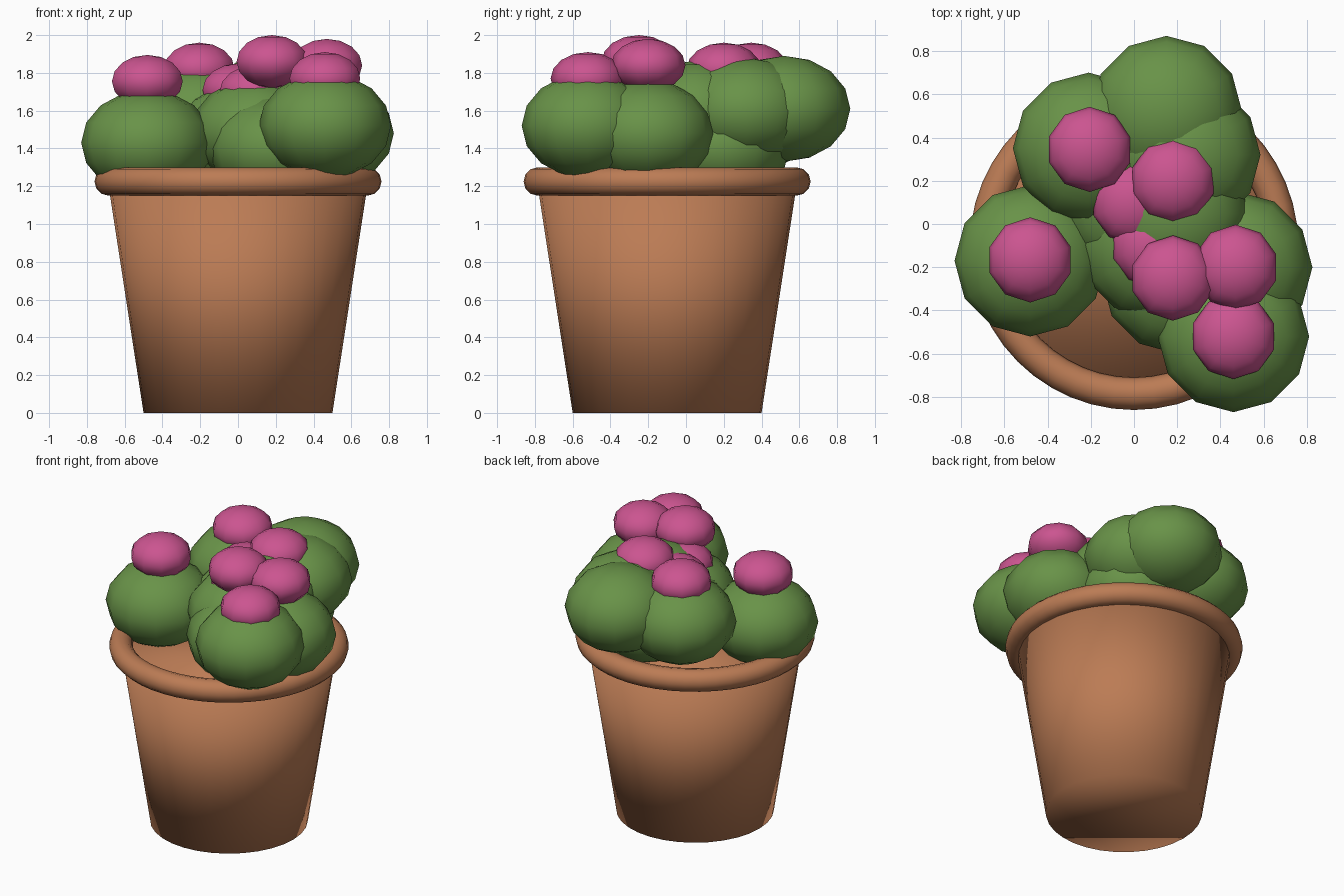
import bpy

if "Cube" in bpy.data.objects:
    bpy.data.objects.remove(bpy.data.objects["Cube"])


def material(name, rgb):
    m = bpy.data.materials.new(name)
    m.diffuse_color = (*rgb, 1)
    m.use_nodes = True
    m.node_tree.nodes["Principled BSDF"].inputs["Base Color"].default_value = m.diffuse_color
    return m


clay = material("clay", (0.50, 0.20, 0.09))
green = material("leaf_green", (0.14, 0.29, 0.065))
pink = material("petal_pink", (0.60, 0.09, 0.28))


def finish(name, mat):
    ob = bpy.context.object
    ob.name = name
    ob.data.materials.append(mat)
    bpy.ops.object.shade_smooth()
    return ob


def blob(name, pos, radius, height, seg, rings, mat):
    bpy.ops.mesh.primitive_uv_sphere_add(segments=seg, ring_count=rings, radius=1, location=pos)
    bpy.context.object.scale = (radius, radius, height)
    finish(name, mat)


# Tapered pot, closed at the top, with a rounded rim
bpy.ops.mesh.primitive_cone_add(vertices=32, radius1=0.5, radius2=0.685, depth=1.2,
                                location=(0, -0.1, 0.6))
finish("pot", clay)
bpy.ops.mesh.primitive_torus_add(major_radius=0.685, minor_radius=0.075, major_segments=48,
                                 minor_segments=12, location=(0, -0.1, 1.225))
finish("pot_rim", clay)

# Flattened foliage clumps
clumps = [(-0.48, -0.17, 1.43), (0.46, -0.52, 1.52), (0.475, -0.20, 1.48),
          (0.15, 0.52, 1.61), (-0.21, 0.35, 1.56), (0.235, 0.32, 1.60),
          (0.18, 0.05, 1.585), (0.10, -0.10, 1.49), (0.20, -0.25, 1.40),
          (0.00, 0.10, 1.46), (0.18, 0.20, 1.41)]
for i, p in enumerate(clumps):
    blob(f"foliage_{i + 1}", p, 0.35, 0.28, 12, 8, green)

# Blossoms on top
blossoms = [(-0.48, -0.166, 1.755), (-0.205, 0.345, 1.82), (0.18, 0.20, 1.82),
            (0.00, 0.10, 1.71), (0.09, -0.10, 1.70), (0.18, -0.25, 1.86),
            (0.47, -0.20, 1.84), (0.46, -0.52, 1.77)]
for i, p in enumerate(blossoms):
    blob(f"blossom_{i + 1}", p, 0.197, 0.14, 10, 8, pink)
